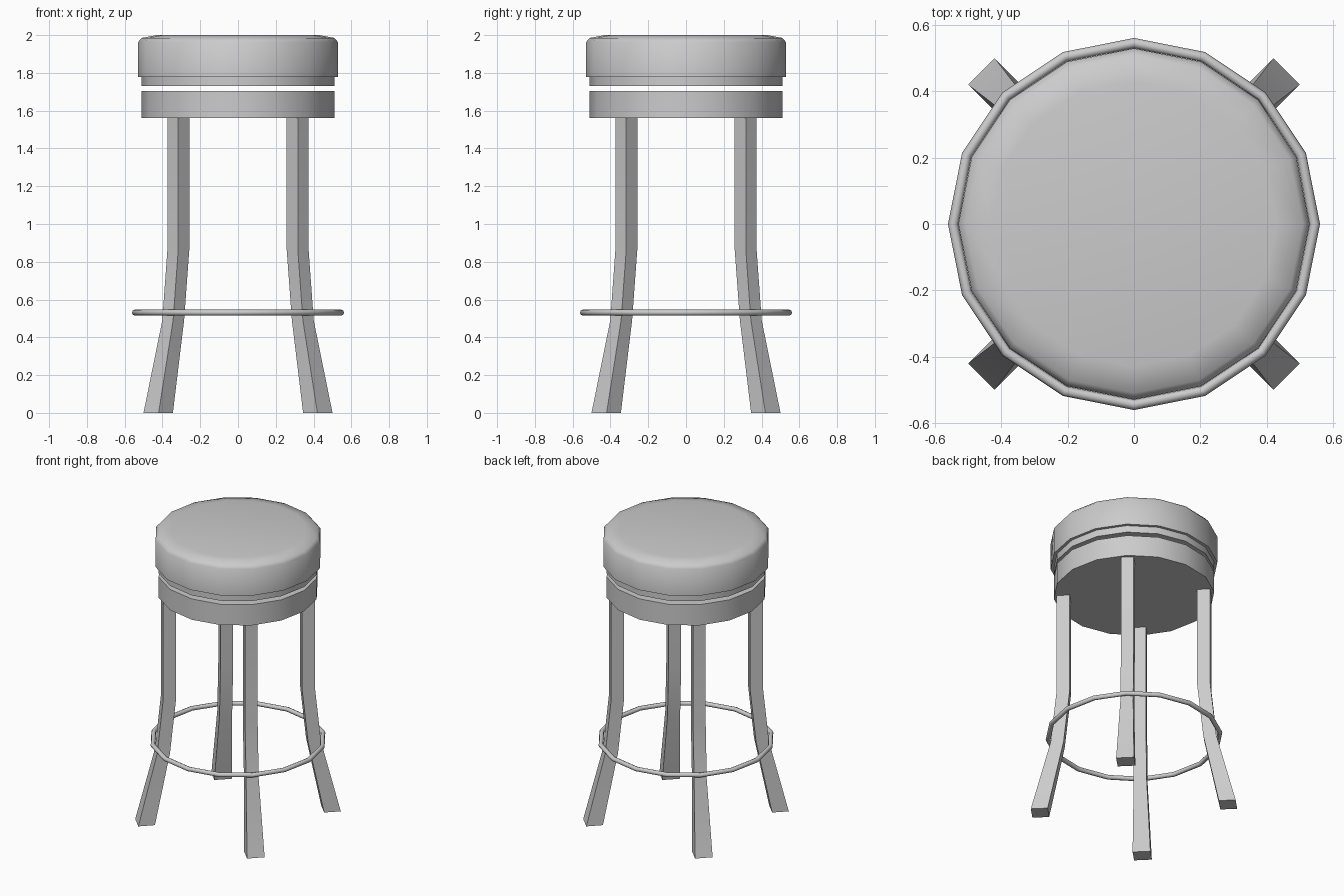
import bpy, bmesh
from math import pi, cos, sin, radians

if "Cube" in bpy.data.objects:
    bpy.data.objects.remove(bpy.data.objects["Cube"])

SIDES = 16


def make_object(name, bm, angle=None):
    bmesh.ops.recalc_face_normals(bm, faces=bm.faces)
    mesh = bpy.data.meshes.new(name)
    bm.to_mesh(mesh)
    bm.free()
    obj = bpy.data.objects.new(name, mesh)
    bpy.context.collection.objects.link(obj)
    if angle:
        bpy.ops.object.select_all(action='DESELECT')
        obj.select_set(True)
        bpy.context.view_layer.objects.active = obj
        bpy.ops.object.shade_smooth_by_angle(angle=radians(angle))
    return obj


def loft(name, loops, closed=False, angle=None):
    """Bridge successive vertex loops; cap the ends unless closed."""
    bm = bmesh.new()
    rows = [[bm.verts.new(p) for p in loop] for loop in loops]
    n = len(rows[0])
    pairs = list(zip(rows, rows[1:]))
    if closed:
        pairs.append((rows[-1], rows[0]))
    for a, b in pairs:
        for i in range(n):
            j = (i + 1) % n
            bm.faces.new((a[i], a[j], b[j], b[i]))
    if not closed:
        bm.faces.new(rows[0])
        bm.faces.new(rows[-1])
    return make_object(name, bm, angle)


def lathe(name, profile, **kw):
    """Spin (radius, z) points into a 16-sided solid."""
    loops = [[(r * cos(2 * pi * i / SIDES), r * sin(2 * pi * i / SIDES), z)
              for i in range(SIDES)] for r, z in profile]
    return loft(name, loops, **kw)


# Padded seat and the two discs below it, separated by a gap
lathe("seat_cushion", [(0.53, 1.777), (0.53, 1.962), (0.51, 1.985), (0.43, 2.0)], angle=50)
lathe("seat_plate", [(0.51, 1.73), (0.51, 1.777)], angle=30)
lathe("seat_base", [(0.51, 1.56), (0.51, 1.705)], angle=30)

# Foot ring
lathe("foot_ring", [(0.546 + 0.0155 * cos(a * pi / 4), 0.531 + 0.0155 * sin(a * pi / 4))
                    for a in range(8)], closed=True, angle=50)

# Splayed legs: (z, inner radius, outer radius, width)
LEG = [(0.0, 0.544, 0.651, 0.113), (0.49, 0.444, 0.5265, 0.081),
       (0.865, 0.405, 0.488, 0.081), (1.565, 0.405, 0.488, 0.081)]
for k, name in enumerate(("back_right_leg", "back_left_leg", "front_left_leg", "front_right_leg")):
    loops = [[(ri, -w / 2, z), (ro, -w / 2, z), (ro, w / 2, z), (ri, w / 2, z)]
             for z, ri, ro, w in LEG]
    loft(name, loops, angle=40).rotation_euler.z = pi / 4 + k * pi / 2
